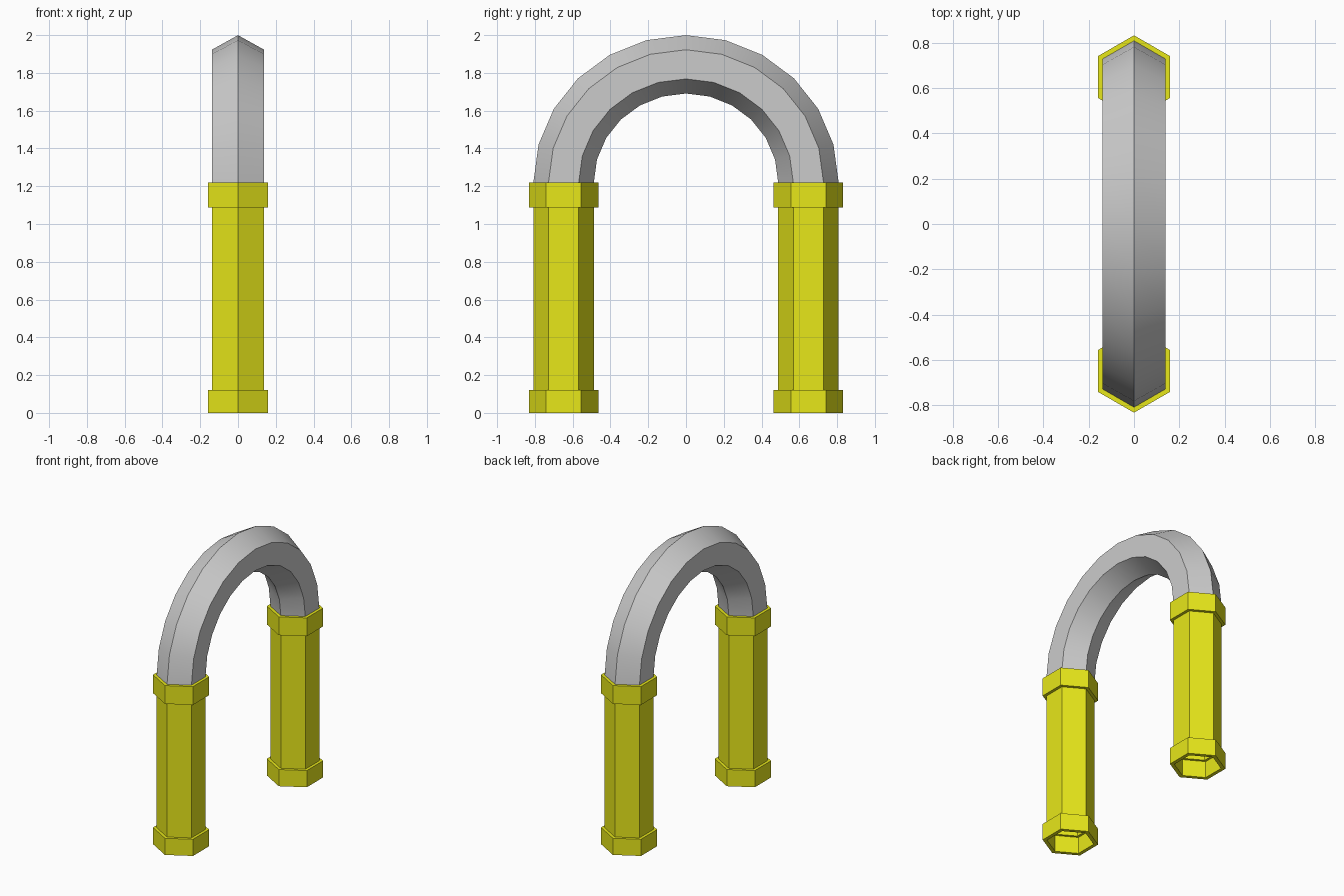
import bpy, bmesh, math

if "Cube" in bpy.data.objects:
    bpy.data.objects.remove(bpy.data.objects["Cube"])

LEG_Y = 0.648      # distance of each leg from the centre
R = 0.16           # hexagon radius of leg and arch
SPRING = 1.22      # height where the arch starts
RISE = 0.965       # slight vertical squash of the arch

yellow = bpy.data.materials.new("yellow")
yellow.diffuse_color = (0.8, 0.8, 0.01, 1)
yellow.use_nodes = True
yellow.node_tree.nodes["Principled BSDF"].inputs["Base Color"].default_value = yellow.diffuse_color


def sweep(name, rings, closed=False, mat=None):
    """Skin a list of equal-sized rings of points."""
    bm = bmesh.new()
    loops = [[bm.verts.new(p) for p in ring] for ring in rings]
    pairs = list(zip(loops, loops[1:]))
    if closed:
        pairs.append((loops[-1], loops[0]))
    for a, b in pairs:
        n = len(a)
        for i in range(n):
            j = (i + 1) % n
            bm.faces.new((a[i], a[j], b[j], b[i]))
    bmesh.ops.recalc_face_normals(bm, faces=bm.faces)
    mesh = bpy.data.meshes.new(name)
    bm.to_mesh(mesh)
    bm.free()
    if mat:
        mesh.materials.append(mat)
    ob = bpy.data.objects.new(name, mesh)
    bpy.context.collection.objects.link(ob)
    return ob


def hexagon(r):
    """Hexagon with its corners pointing along the second axis."""
    return [(r * math.sin(k * math.pi / 3), r * math.cos(k * math.pi / 3)) for k in range(6)]


# Hollow hexagonal legs, each with a foot and a collar
profile = [(0.184, 0), (0.184, 0.12), (R, 0.12), (R, 1.088), (0.184, 1.088),
           (0.184, SPRING), (0.155, SPRING), (0.155, 1.088), (0.135, 1.088),
           (0.135, 0.12), (0.155, 0.12), (0.155, 0)]
for name, side in (("front_leg", -1), ("back_leg", 1)):
    sweep(name, [[(x, y + side * LEG_Y, z) for x, y in hexagon(r)] for r, z in profile],
          closed=True, mat=yellow)

# Hexagonal tube bent into a half ring
rings = []
for i in range(13):
    a = math.pi * i / 12
    rings.append([(x, (LEG_Y + d) * math.cos(a), SPRING + RISE * (LEG_Y + d) * math.sin(a))
                  for x, d in hexagon(R)])
arch = sweep("arch", rings)
bpy.context.view_layer.objects.active = arch
arch.select_set(True)
bpy.ops.object.shade_smooth_by_angle(angle=math.radians(35))
